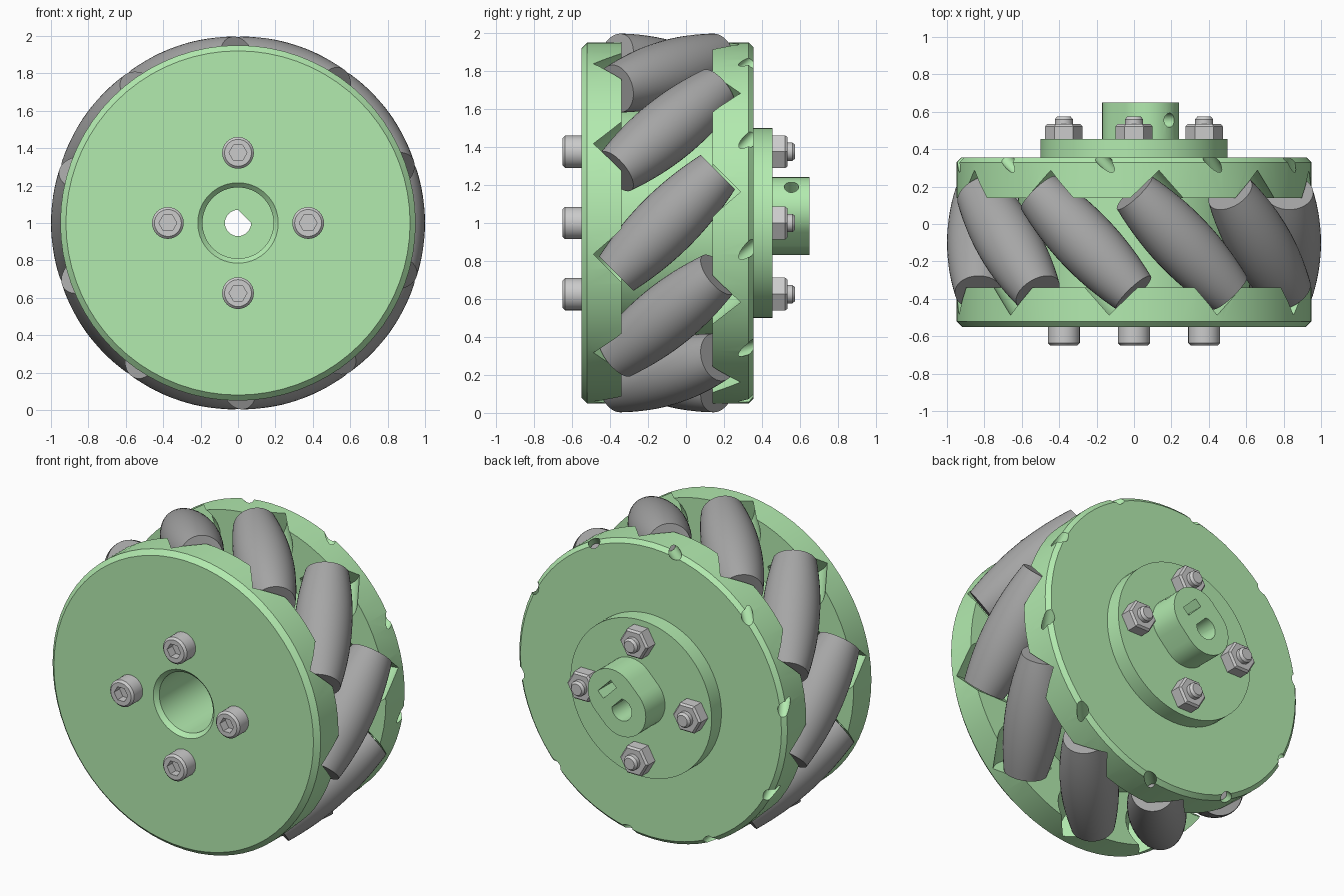
import bpy, bmesh
from math import sin, cos, pi, sqrt, radians
from mathutils import Matrix, Vector

if "Cube" in bpy.data.objects:
    bpy.data.objects.remove(bpy.data.objects["Cube"])

C = Vector((0, 0, 1))                                   # wheel centre
AXLE = Matrix.Translation(C) @ Matrix.Rotation(-pi / 2, 4, 'X')   # local z -> world y


def material(name, rgb):
    m = bpy.data.materials.new(name)
    m.diffuse_color = (*rgb, 1)
    m.use_nodes = True
    m.node_tree.nodes["Principled BSDF"].inputs["Base Color"].default_value = m.diffuse_color
    return m


GREEN = material("green_plastic", (0.45, 0.83, 0.43))
DARK = material("dark_rubber", (0.38, 0.38, 0.38))


def finish(name, bm, mat=None):
    bmesh.ops.remove_doubles(bm, verts=bm.verts, dist=1e-5)
    bmesh.ops.recalc_face_normals(bm, faces=bm.faces)
    me = bpy.data.meshes.new(name)
    bm.to_mesh(me)
    bm.free()
    if mat:
        me.materials.append(mat)
    ob = bpy.data.objects.new(name, me)
    bpy.context.collection.objects.link(ob)
    return ob


def lathe(name, profile, seg, matrix, mat=None, closed=False):
    """Revolve (radius, height) points about local z."""
    bm = bmesh.new()
    rings = []
    for r, h in profile:
        if r == 0:
            rings.append([bm.verts.new(matrix @ Vector((0, 0, h)))] * seg)
        else:
            rings.append([bm.verts.new(matrix @ Vector((r * cos(2 * pi * i / seg), r * sin(2 * pi * i / seg), h)))
                          for i in range(seg)])
    pairs = list(zip(rings, rings[1:])) + ([(rings[-1], rings[0])] if closed else [])
    for a, b in pairs:
        for i in range(seg):
            j = (i + 1) % seg
            bm.faces.new(list(dict.fromkeys((a[i], a[j], b[j], b[i]))))
    return finish(name, bm, mat)


def prism(name, pts, y0, y1, mat=None):
    """Extrude an x-z outline (relative to the wheel centre) along y."""
    bm = bmesh.new()
    f = bm.faces.new([bm.verts.new(C + Vector((x, y0, z))) for x, z in pts])
    ext = bmesh.ops.extrude_face_region(bm, geom=[f])
    bmesh.ops.translate(bm, vec=(0, y1 - y0, 0),
                        verts=[v for v in ext['geom'] if isinstance(v, bmesh.types.BMVert)])
    return finish(name, bm, mat)


def activate(ob):
    bpy.ops.object.select_all(action='DESELECT')
    ob.select_set(True)
    bpy.context.view_layer.objects.active = ob


def cut(ob, *cutters):
    for c in cutters:
        activate(ob)
        m = ob.modifiers.new("cut", 'BOOLEAN')
        m.operation, m.solver, m.object = 'DIFFERENCE', 'EXACT', c
        bpy.ops.object.modifier_apply(modifier=m.name)
        bpy.data.objects.remove(c)


def smooth(ob):
    activate(ob)
    bpy.ops.object.shade_smooth_by_angle(angle=radians(30))


# Wheel body: two rims on a core, with an open front bore
body = lathe("wheel_body", [(.215, -.55), (.92, -.55), (.95, -.52), (.95, -.34), (.62, -.34), (.62, .14),
                            (.95, .14), (.95, .33), (.925, .355), (.19, .355), (.19, -.525)],
             72, AXLE, GREEN, closed=True)

# Ten barrel rollers at 45 degrees, each with a pocket and axle hole in the body
RC, HALF = .83, .378
barrel = [(0, -HALF)]
for i in range(17):
    s = HALF * (i / 8 - 1)
    barrel.append((1 - sqrt(RC * RC + s * s / 2), s))
barrel.append((0, HALF))
pocket = [(0, -.5), (.035, -.5), (.035, -.39), (.19, -.39), (.19, .39), (.035, .39), (.035, .8), (0, .8)]
for k in range(10):
    a = 2 * pi * k / 10
    d = Vector((-sin(a), 1, cos(a))).normalized()
    pos = C + Vector((RC * cos(a), -.1, RC * sin(a)))
    mx = Matrix.Translation(pos) @ d.to_track_quat('Z', 'Y').to_matrix().to_4x4()
    smooth(lathe(f"roller_{k + 1}", barrel, 40, mx, DARK))
    cut(body, lathe("pocket_cutter", pocket, 32, mx))
smooth(body)


# Rear hub: flange and offset boss with D-shaped shaft hole, nut slot and screw hole
def diag(u, v):
    """u runs along the 45 degree diagonal, v across it."""
    return ((u - v) / sqrt(2), (u + v) / sqrt(2))


def shaft_hole():
    return prism("shaft_cutter", [diag(min(.07 * cos(2 * pi * i / 32), .05), .07 * sin(2 * pi * i / 32))
                                  for i in range(32) if not 0 < min(i, 32 - i) < 4 and i != 0], .3, .7)


flange = lathe("hub_flange", [(0, .355), (.5, .355), (.5, .455), (0, .455)], 72, AXLE, GREEN)
cut(flange, shaft_hole())
smooth(flange)

outline = [diag(.1 + .17 * cos(t), .17 * sin(t)) for t in [pi * (i / 20 - .5) for i in range(21)]]
outline += [diag(.17 * cos(t), .17 * sin(t)) for t in [pi * (i / 20 + .5) for i in range(21)]]
boss = prism("hub_boss", outline, .455, .65, GREEN)
slot = prism("slot_cutter", [diag(u, v) for u, v in ((.12, -.065), (.175, -.065), (.175, .065), (.12, .065))],
             .49, .7)
screw_dir = Vector((1, 0, 1)).normalized()
screw_mx = Matrix.Translation(C + Vector((0, .555, 0))) @ screw_dir.to_track_quat('Z', 'Y').to_matrix().to_4x4()
screw = lathe("screw_cutter", [(0, 0), (.038, 0), (.038, .4), (0, .4)], 24, screw_mx)
cut(boss, shaft_hole(), slot, screw)
smooth(boss)

# Four socket-head bolts with hex nuts
for k in range(4):
    a = k * pi / 2
    mx = Matrix.Translation((.375 * cos(a), 0, .375 * sin(a))) @ AXLE
    bolt = lathe(f"bolt_{k + 1}", [(0, -.65), (.072, -.65), (.085, -.637), (.085, -.55), (.048, -.55),
                                   (.048, .56), (.036, .575), (0, .575)], 32, mx)
    cut(bolt, lathe("socket_cutter", [(0, -.7), (.048, -.7), (.048, -.595), (0, -.595)], 6, mx))
    smooth(bolt)
    lathe(f"nut_{k + 1}", [(0, .455), (.1, .455), (.1, .522), (.088, .535), (0, .535)], 6, mx)
